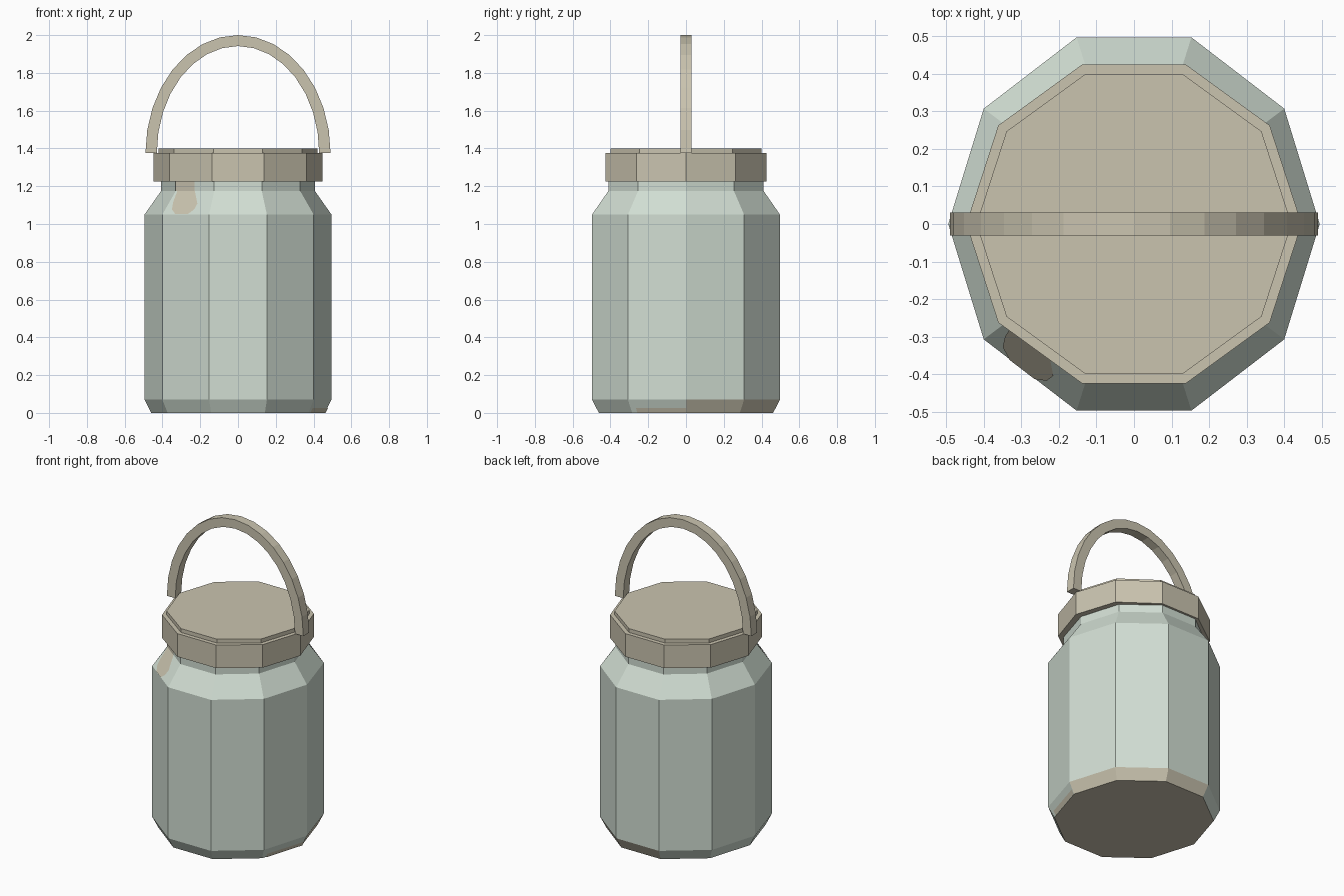
import bpy, bmesh
from math import sin, cos, pi, radians
from mathutils import Vector

cube = bpy.data.objects.get("Cube")
if cube:
    bpy.data.objects.remove(cube)

SIDES = 10


def material(name, rgb):
    m = bpy.data.materials.new(name)
    m.use_nodes = True
    m.diffuse_color = (*rgb, 1)
    m.node_tree.nodes["Principled BSDF"].inputs["Base Color"].default_value = (*rgb, 1)
    return m


glass = material("pale green glass", (0.64, 0.73, 0.65))
khaki = material("khaki", (0.59, 0.55, 0.43))


def finish(name, bm, *mats):
    bmesh.ops.recalc_face_normals(bm, faces=bm.faces)
    mesh = bpy.data.meshes.new(name)
    bm.to_mesh(mesh)
    bm.free()
    for m in mats:
        mesh.materials.append(m)
    obj = bpy.data.objects.new(name, mesh)
    bpy.context.collection.objects.link(obj)
    return obj


def corner(ring, i):
    rx, ry, z = ring
    a = 2 * pi * i / SIDES
    return Vector((rx * cos(a), ry * sin(a), z))


def bridge(bm, rings):
    """Skin a list of vertex rings and cap both ends."""
    for lo, hi in zip(rings, rings[1:]):
        n = len(lo)
        for i in range(n):
            j = (i + 1) % n
            bm.faces.new((lo[i], lo[j], hi[j], hi[i]))
    bm.faces.new(rings[0][::-1])
    bm.faces.new(rings[-1])


def turned(profile):
    bm = bmesh.new()
    bridge(bm, [[bm.verts.new(corner(r, i)) for i in range(SIDES)] for r in profile])
    return bm


def stain(name, lower, upper, side, outline):
    """Thin patch on one flat facet; outline runs 0-1 along and up it."""
    a, b = corner(lower, side), corner(lower, side + 1)
    c, d = corner(upper, side), corner(upper, side + 1)
    normal = (b - a).cross(c - a).normalized()
    bm = bmesh.new()
    bm.faces.new([bm.verts.new(a.lerp(b, u).lerp(c.lerp(d, u), v) + normal * 0.003)
                  for u, v in outline])
    mesh = finish(name, bm, khaki).data
    if mesh.polygons[0].normal.dot(normal) < 0:
        mesh.flip_normals()


# Jar body: base, chamfer, wall, shoulder, neck
base = (0.46, 0.485, 0)
foot = (0.495, 0.523, 0.07)
wall = (0.495, 0.523, 1.05)
shoulder = (0.407, 0.432, 1.175)
neck = (0.407, 0.432, 1.25)
bm = turned([base, foot, wall, shoulder, neck])
for f in bm.faces:
    c = f.calc_center_median()
    chamfer = c.z < 0.06
    # khaki underside and rear part of the bottom chamfer
    if c.z < 0.01 or (chamfer and c.y > 0.1 and c.x > -0.1):
        f.material_index = 1
finish("jar_body", bm, glass, khaki)

# Worn khaki patches
stain("shoulder_stain", wall, shoulder, 6,
      [(0.28, 0.01), (0.55, 0.01), (0.65, 0.2), (0.68, 0.45),
       (0.5, 1), (0.05, 1), (0.1, 0.5), (0.16, 0.2)])
stain("neck_stain", shoulder, neck, 6, [(0, 0), (0.5, 0), (0.5, 1), (0, 1)])
stain("foot_stain", base, foot, 9, [(0.1, 0), (1, 0), (1, 0.4), (0.1, 0.4)])

# Lid with a raised top panel
finish("lid", turned([(0.447, 0.447, 1.225), (0.447, 0.447, 1.375),
                      (0.42, 0.42, 1.375), (0.42, 0.42, 1.4)]), khaki)

# Arched carrying handle with a rectangular section
SEGMENTS = 16
bm = bmesh.new()
rings = []
for k in range(SEGMENTS + 1):
    a = pi * k / SEGMENTS
    rings.append([bm.verts.new((rx * cos(a), y, 1.375 + rz * sin(a)))
                  for rx, rz, y in ((0.49, 0.625, -0.03), (0.49, 0.625, 0.03),
                                    (0.43, 0.567, 0.03), (0.43, 0.567, -0.03))])
bridge(bm, rings)
finish("handle", bm, khaki)
